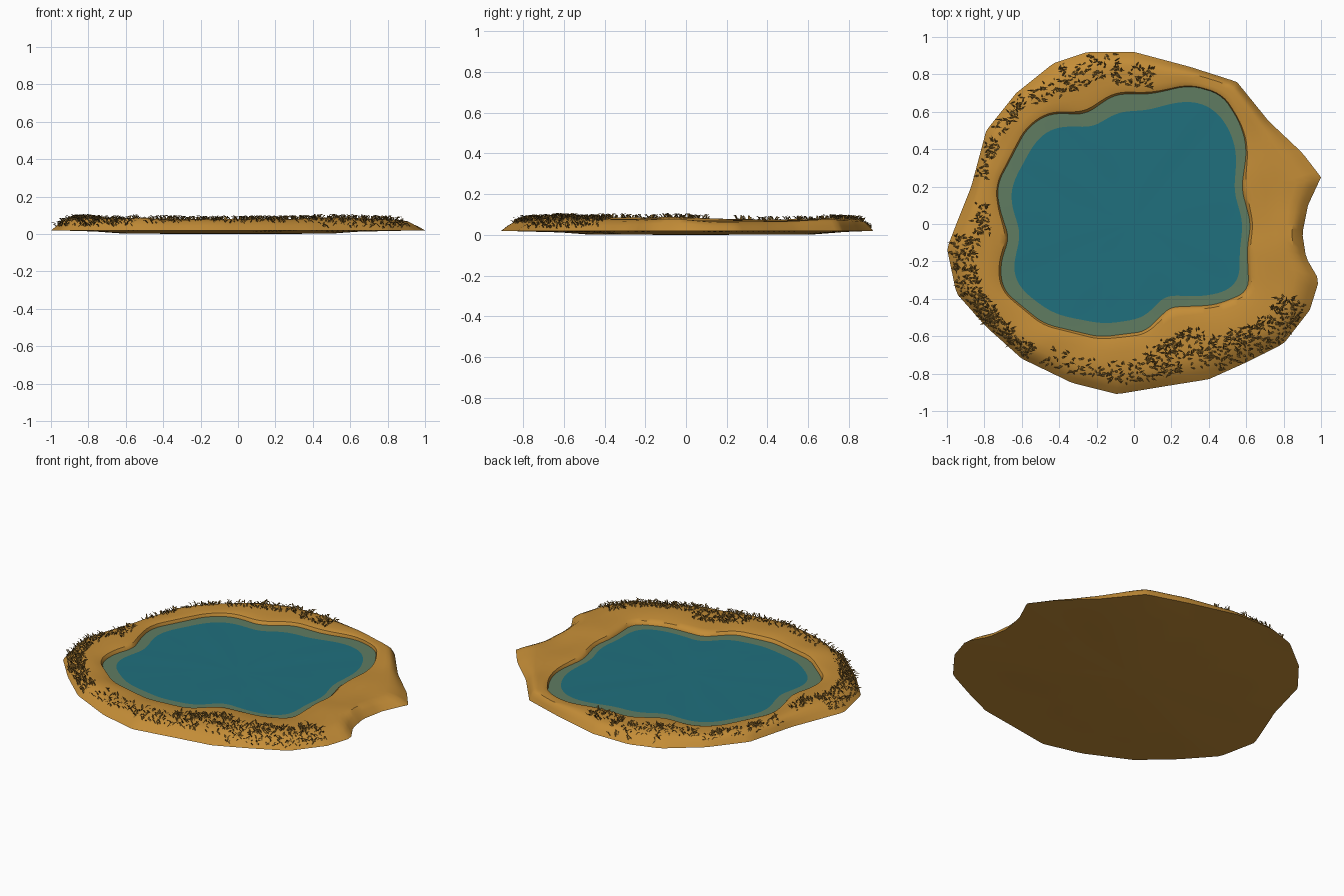
import bpy, bmesh, math, random
from mathutils import Vector, noise

if "Cube" in bpy.data.objects:
    bpy.data.objects.remove(bpy.data.objects["Cube"])

random.seed(4)
STEPS = 180
WATER_Z = 0.052

# Outline of the island, counter-clockwise from +x
BANK = [(1, .25), (.9, .38), (.72, .55), (.55, .76), (.3, .84), (0, .92), (-.25, .92),
        (-.43, .86), (-.63, .7), (-.79, .5), (-.87, .2), (-.95, 0), (-1, -.13),
        (-.95, -.37), (-.79, -.55), (-.6, -.72), (-.33, -.85), (-.09, -.91), (.15, -.87),
        (.4, -.83), (.6, -.74), (.8, -.64), (.94, -.46), (.99, -.3), (.92, -.18),
        (.9, -.05), (.93, .1)]
# Outline of the water
SHORE = [(.6, .4), (.57, .19), (.62, 0), (.6, -.13), (.61, -.36), (.43, -.43), (.19, -.44),
         (.06, -.57), (-.18, -.6), (-.48, -.53), (-.7, -.35), (-.71, -.2), (-.66, -.08),
         (-.72, .1), (-.73, .21), (-.67, .32), (-.57, .51), (-.45, .59), (-.26, .58),
         (-.1, .69), (.09, .69), (.3, .74), (.47, .69), (.57, .53)]


def material(name, colour):
    mat = bpy.data.materials.new(name)
    mat.use_nodes = True
    mat.diffuse_color = (*colour, 1)
    mat.node_tree.nodes["Principled BSDF"].inputs["Base Color"].default_value = (*colour, 1)
    return mat


sand = material("sand", (0.55, 0.265, 0.038))
shallow = material("shallow water", (0.115, 0.20, 0.12))
deep = material("deep water", (0.014, 0.16, 0.205))
straw = material("dry grass", (0.24, 0.13, 0.024))


def radius(outline, angle):
    """Distance from the centre to a polygon along one direction."""
    ray = Vector((math.cos(angle), math.sin(angle)))
    best = 0
    for i, point in enumerate(outline):
        a, b = Vector(outline[i - 1]), Vector(point)
        edge = b - a
        det = ray.cross(edge)
        if abs(det) > 1e-9:
            along, far = a.cross(ray) / det, a.cross(edge) / det
            if -1e-5 <= along <= 1 + 1e-5:
                best = max(best, far)
    return best


def bank_radius(angle):
    return radius(BANK, angle)


def shore_radius(angle):
    # Averaging nearby directions rounds the bays
    return sum(radius(SHORE, angle + math.radians(d)) for d in (-4, -2, 0, 2, 4)) / 5


def bump(angle, centre, width):
    """Smooth hump around one direction, both in degrees."""
    off = (math.degrees(angle) - centre + 180) % 360 - 180
    return math.exp(-(off / width) ** 2)


PROFILE = [(0, .02), (.1, .046), (.2, .066), (.32, .077), (.5, .079), (.7, .078),
           (.86, .075), (.94, .07), (.98, .056), (1, .035)]


def ground(angle, t):
    """Point on the sand, t running from the outer edge (0) to the water (1)."""
    for (t0, z0), (t1, z1) in zip(PROFILE, PROFILE[1:]):
        if t <= t1:
            z = z0 + (z1 - z0) * (t - t0) / (t1 - t0)
            break
    outer, inner = bank_radius(angle), shore_radius(angle)
    r = outer + (inner - outer) * t
    x, y = r * math.cos(angle), r * math.sin(angle)
    swell = math.sin(math.pi * t)
    z += swell * (0.012 * noise.noise((x * 4, y * 4, 0)) - 0.012 * bump(angle, 20, 32)
                  + 0.008 * bump(angle, 200, 25) + 0.006 * bump(angle, -45, 25))
    # Steep little cliff beside the notch on the left side
    if 0 < t < 0.3:
        z += 0.012 * bump(angle, -4, 10)
    return Vector((x, y, z))


def finish(name, bm, mats, smooth=None):
    mesh = bpy.data.meshes.new(name)
    bm.to_mesh(mesh)
    bm.free()
    for mat in mats:
        mesh.materials.append(mat)
    obj = bpy.data.objects.new(name, mesh)
    bpy.context.collection.objects.link(obj)
    if smooth:
        bpy.ops.object.select_all(action="DESELECT")
        obj.select_set(True)
        bpy.context.view_layer.objects.active = obj
        bpy.ops.object.shade_smooth_by_angle(angle=math.radians(smooth))
    return obj


def loft(bm, rings, slots):
    """Skin neighbouring rings; returns the rings as vertices."""
    rows = [[bm.verts.new(p) for p in ring] for ring in rings]
    for low, high, slot in zip(rows, rows[1:], slots):
        for i in range(STEPS):
            face = bm.faces.new((low[i - 1], low[i], high[i], high[i - 1]))
            face.material_index = slot
    return rows


def cap(bm, row, z, slot, flip=False):
    hub = bm.verts.new((0, 0, z))
    for i in range(STEPS):
        tri = (row[i - 1], row[i], hub)
        bm.faces.new(tri[::-1] if flip else tri).material_index = slot


angles = [math.tau * i / STEPS for i in range(STEPS)]


def scaled_shore(inset, z):
    return [((shore_radius(a) - inset) * math.cos(a),
             (shore_radius(a) - inset) * math.sin(a), z) for a in angles]


# Sand bank with a shallow bowl underneath
bm = bmesh.new()
under = [scaled_shore(.12, .002), scaled_shore(-.02, .012)]
over = [[ground(a, t) for a in angles] for t, _ in PROFILE]
floor = scaled_shore(.1, .012)
rows = loft(bm, under + over + [floor], [0] * (len(PROFILE) + 2))
cap(bm, rows[0], 0, 0, flip=True)
cap(bm, rows[-1], .01, 0)
finish("sand_bank", bm, [sand], 35)

# Water with a pale shallow band, narrower toward +x
bm = bmesh.new()
bands = [scaled_shore(-.004, WATER_Z)]
edge = []
for a in angles:
    r = sum(shore_radius(a + math.radians(d)) for d in (-5, 0, 5)) / 3
    r -= 0.068 - 0.032 * bump(a, 0, 35) + 0.02 * bump(a, 90, 40)
    edge.append(Vector((r * math.cos(a), r * math.sin(a), WATER_Z)))
bands.append(edge)
for k in (.75, .5, .25):
    bands.append([(p.x * k, p.y * k,
                   WATER_Z + .003 * noise.noise((p.x * k * 6, p.y * k * 6, 3))) for p in edge])
rows = loft(bm, bands, [0, 1, 1, 1])
cap(bm, rows[-1], WATER_Z, 1)
finish("water", bm, [shallow, deep], 40)

# Dry grass patches: start and end direction, near and far t, number of blades
PATCHES = [(83, 98, .3, .8, 70), (96, 116, .05, .55, 90), (114, 130, .2, .6, 50),
           (130, 146, .1, .45, 50), (148, 163, .1, .5, 50), (172, 184, .3, .7, 45),
           (184, 215, .06, .5, 260), (212, 232, .06, .4, 130), (236, 275, .15, .55, 110),
           (275, 302, .15, .68, 200), (300, 335, .03, .5, 300)]
bm = bmesh.new()
for start, end, near, far, count in PATCHES:
    for _ in range(count):
        a = math.radians(random.uniform(start, end))
        root = ground(a, random.uniform(near, far))
        turn = random.uniform(0, math.tau)
        lean = Vector((math.cos(turn), math.sin(turn) * .7, 0))
        side = Vector((-lean.y, lean.x, .3)).normalized() * random.uniform(.003, .005)
        size = random.uniform(.018, .036)
        middle = root + lean * size * .5 + Vector((0, 0, size * .5))
        tip = root + lean * size * 1.1 + Vector((0, 0, size * .55))
        b0, b1, m0, m1, top = [bm.verts.new(p) for p in
                               (root - side, root + side, middle - side, middle + side, tip)]
        bm.faces.new((b0, b1, m1, m0))
        bm.faces.new((m0, m1, top))
finish("dry_grass", bm, [straw])
